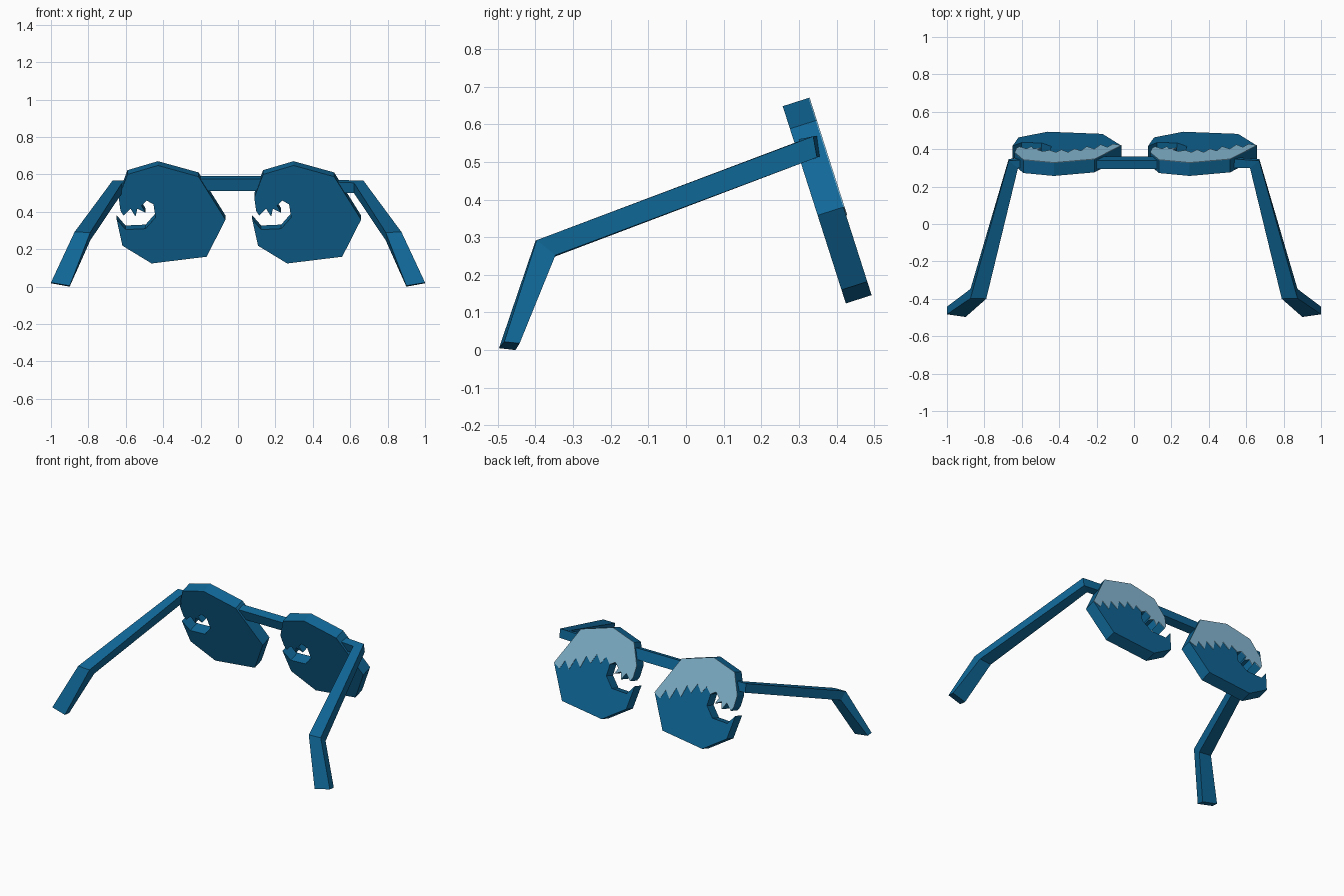
import bpy
import bmesh
from mathutils import Vector

cube = bpy.data.objects.get("Cube")
if cube:
    bpy.data.objects.remove(cube, do_unlink=True)


def make_material(name, color):
    material = bpy.data.materials.new(name)
    material.use_nodes = True
    material.diffuse_color = color
    material.node_tree.nodes["Principled BSDF"].inputs["Base Color"].default_value = color
    return material


ocean_blue = make_material("ocean blue", (0.005, 0.135, 0.31, 1))
foam_blue = make_material("pale foam blue", (0.25, 0.51, 0.69, 1))

# Lenses lean so that their lower edge sits further back
LEAN = 0.32
NORMAL = Vector((0, 1, LEAN)).normalized()
THICKNESS = 0.072


def finish(bm, name, material):
    bmesh.ops.recalc_face_normals(bm, faces=bm.faces[:])
    mesh = bpy.data.meshes.new(name)
    bm.to_mesh(mesh)
    bm.free()
    mesh.materials.append(material)
    obj = bpy.data.objects.new(name, mesh)
    bpy.context.collection.objects.link(obj)
    return obj


def leaning_plate(name, outline, center, start, depth, material):
    """Extrude an x, z outline lying on the leaning lens plane."""
    bm = bmesh.new()
    verts = []
    for x, z in outline:
        point = Vector((center + x, 0.257 + (0.648 - z) * LEAN, z))
        verts.append(bm.verts.new(point + NORMAL * start))
    face = bm.faces.new(verts)
    extruded = bmesh.ops.extrude_face_region(bm, geom=[face])["geom"]
    moved = [g for g in extruded if isinstance(g, bmesh.types.BMVert)]
    bmesh.ops.translate(bm, verts=moved, vec=NORMAL * depth)
    return finish(bm, name, material)


def loft(name, rings, side, material):
    """Join four-cornered rings into a capped bar."""
    bm = bmesh.new()
    loops = [[bm.verts.new((side * x, y, z)) for x, y, z in ring] for ring in rings]
    for a, b in zip(loops, loops[1:]):
        for i in range(4):
            j = (i + 1) % 4
            bm.faces.new((a[i], a[j], b[j], b[i]))
    bm.faces.new(loops[0])
    bm.faces.new(loops[-1])
    return finish(bm, name, material)


# Curling crest with claws, running over the top to the far side
crest = [(-0.094, 0.44), (-0.13, 0.46), (-0.158, 0.433), (-0.136, 0.395),
         (-0.18, 0.417), (-0.19, 0.375), (-0.217, 0.417), (-0.254, 0.38),
         (-0.27, 0.405), (-0.28, 0.476), (-0.233, 0.6), (-0.07, 0.648),
         (0.147, 0.588), (0.291, 0.358)]
# Faceted bowl and the lip below the curl
bowl = [(0.19, 0.16), (-0.104, 0.124), (-0.26, 0.219), (-0.291, 0.36),
        (-0.243, 0.305), (-0.136, 0.31), (-0.083, 0.37)]
# Dripping lower border of the foam
drips = [(0.245, 0.335), (0.215, 0.39), (0.18, 0.345), (0.145, 0.42),
         (0.105, 0.375), (0.075, 0.45), (0.04, 0.415), (0.005, 0.475),
         (-0.03, 0.43), (-0.06, 0.475)]

for label, center in (("right", -0.358), ("left", 0.367)):
    leaning_plate(label + "_wave_lens", crest + bowl, center, 0, THICKNESS, ocean_blue)
    leaning_plate(label + "_foam", crest + drips, center, THICKNESS, 0.003, foam_blue)

# Bridge between the lenses
bridge = [(-0.22, 0.572), (0.17, 0.572), (0.17, 0.508), (-0.22, 0.508)]
leaning_plate("bridge", bridge, 0, 0.012, 0.05, ocean_blue)

# Each temple: end piece, hinge corner, ear bend, tip
# Corner order: outer top, outer bottom, inner bottom, inner top
temple = [
    [(0.5, 0.35, 0.57), (0.5, 0.36, 0.515), (0.5, 0.315, 0.505), (0.5, 0.3, 0.56)],
    [(0.67, 0.338, 0.568), (0.67, 0.348, 0.512), (0.62, 0.315, 0.5), (0.62, 0.3, 0.555)],
    [(0.874, -0.397, 0.292), (0.874, -0.347, 0.252), (0.79, -0.352, 0.247), (0.79, -0.4, 0.29)],
    [(1, -0.483, 0.022), (1, -0.442, 0.018), (0.9, -0.453, 0), (0.9, -0.497, 0.005)],
]
for label, side in (("right", -1), ("left", 1)):
    loft(label + "_temple", temple, side, ocean_blue)
